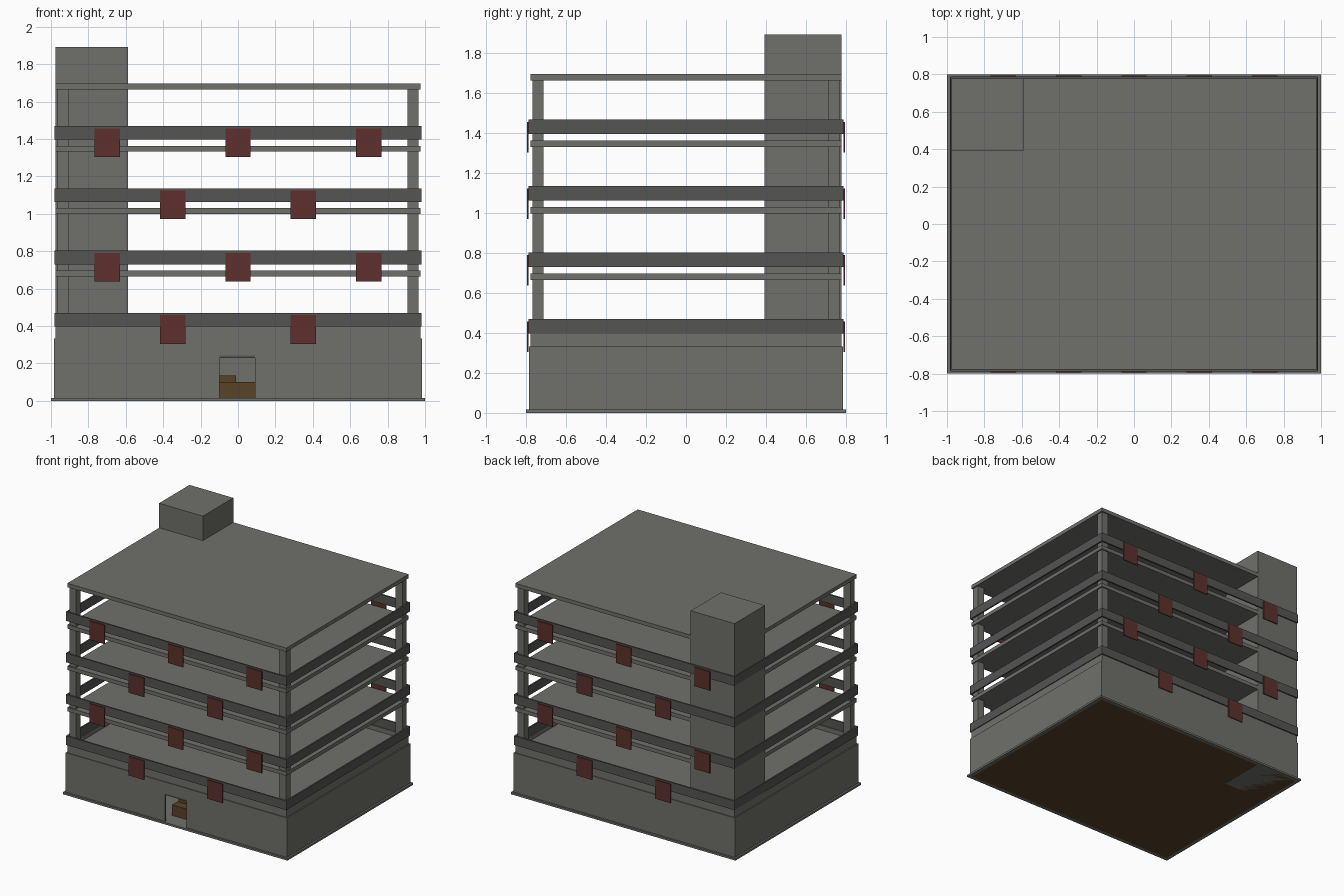
import bpy, bmesh

if "Cube" in bpy.data.objects:
    bpy.data.objects.remove(bpy.data.objects["Cube"])


def material(name, color):
    m = bpy.data.materials.new(name)
    m.diffuse_color = (*color, 1)
    m.use_nodes = True
    m.node_tree.nodes["Principled BSDF"].inputs["Base Color"].default_value = m.diffuse_color
    return m


CONCRETE = material("concrete", (0.16, 0.16, 0.145))
DARK = material("dark_concrete", (0.09, 0.09, 0.088))
RED = material("red_panel", (0.11, 0.03, 0.027))
BROWN = material("brown_wood", (0.10, 0.055, 0.02))


def boxes(name, extents, mat):
    """One object from boxes given as (x0, x1, y0, y1, z0, z1)."""
    bm = bmesh.new()
    for x0, x1, y0, y1, z0, z1 in extents:
        vs = bmesh.ops.create_cube(bm, size=1)["verts"]
        for v in vs:
            v.co.x = x1 if v.co.x > 0 else x0
            v.co.y = y1 if v.co.y > 0 else y0
            v.co.z = z1 if v.co.z > 0 else z0
    me = bpy.data.meshes.new(name)
    bm.to_mesh(me)
    bm.free()
    me.materials.append(mat)
    ob = bpy.data.objects.new(name, me)
    bpy.context.collection.objects.link(ob)
    return ob


def ring(name, hx, hy, t, z0, z1, mat):
    """Hollow rectangular frame as one closed mesh."""
    bm = bmesh.new()
    loops = []
    for ax, ay, z in ((hx, hy, z0), (hx, hy, z1), (hx - t, hy - t, z1), (hx - t, hy - t, z0)):
        loops.append([bm.verts.new((sx * ax, sy * ay, z))
                      for sx, sy in ((-1, -1), (1, -1), (1, 1), (-1, 1))])
    for i in range(4):
        a, b = loops[i], loops[(i + 1) % 4]
        for k in range(4):
            n = (k + 1) % 4
            bm.faces.new((a[k], a[n], b[n], b[k]))
    bmesh.ops.recalc_face_normals(bm, faces=bm.faces)
    me = bpy.data.meshes.new(name)
    bm.to_mesh(me)
    bm.free()
    me.materials.append(mat)
    bpy.context.collection.objects.link(bpy.data.objects.new(name, me))


# Plinth and ground floor
ring("plinth", 1.0, 0.8, 0.03, 0, 0.016, CONCRETE)
boxes("ground_base", [(-0.97, 0.97, -0.77, 0.77, 0, 0.007)], BROWN)
boxes("ground_floor", [(-0.97, 0.97, -0.77, 0.77, 0.007, 0.016)], CONCRETE)

# Ground storey walls with a doorway in the front
W = 0.01
X, Y, H = 0.985, 0.785, 0.333
boxes("ground_walls", [
    (-X, X, Y - W, Y, 0.016, H),
    (-X, -X + W, -Y + W, Y - W, 0.016, H),
    (X - W, X, -Y + W, Y - W, 0.016, H),
    (-X, -0.1, -Y, -Y + W, 0.016, H),
    (0.09, X, -Y, -Y + W, 0.016, H),
    (-0.1, 0.09, -Y, -Y + W, 0.242, H),
], CONCRETE)
boxes("door_lintel", [(-0.1, 0.09, -0.783, -0.772, 0.228, 0.242)], DARK)
boxes("entrance_desk", [(-0.12, 0.12, -0.67, -0.60, 0.016, 0.1),
                        (-0.11, -0.01, -0.60, -0.50, 0.016, 0.135)], BROWN)

# Low kerb between first slab and its parapet
ring("first_floor_kerb", 0.975, 0.778, 0.01, 0.364, 0.40, CONCRETE)

# Floor slabs and roof
for i in range(5):
    z = 0.333 + i * 0.333
    boxes("roof_slab" if i == 4 else f"floor_slab_{i + 1}",
          [(-0.975, 0.975, -0.778, 0.778, z, z + 0.031)], CONCRETE)

# Corner columns between slabs
cols = []
for sx in (-1, 1):
    for sy in (-1, 1):
        xs = sorted((sx * 0.905, sx * 0.965))
        ys = sorted((sy * 0.713, sy * 0.768))
        cols.append((*xs, *ys, 0.36, 1.67))
boxes("corner_columns", cols, CONCRETE)

# Stair tower in the back left corner
boxes("stair_tower", [(-0.977, -0.587, 0.392, 0.778, 0.0, 1.893)], CONCRETE)

# Parapet bands and staggered hanging panels, front and back
for i in range(4):
    z = i * 0.333
    ring(f"parapet_{i + 1}", 0.982, 0.788, 0.012, 0.397 + z, 0.47 + z, DARK)
    centres = (-0.35, 0.35) if i % 2 == 0 else (-0.7, 0, 0.7)
    panels = []
    for c in centres:
        for y0, y1 in ((-0.795, -0.788), (0.788, 0.795)):
            panels.append((c - 0.068, c + 0.068, y0, y1, 0.305 + z, 0.458 + z))
    boxes(f"hanging_panels_{i + 1}", panels, RED)
